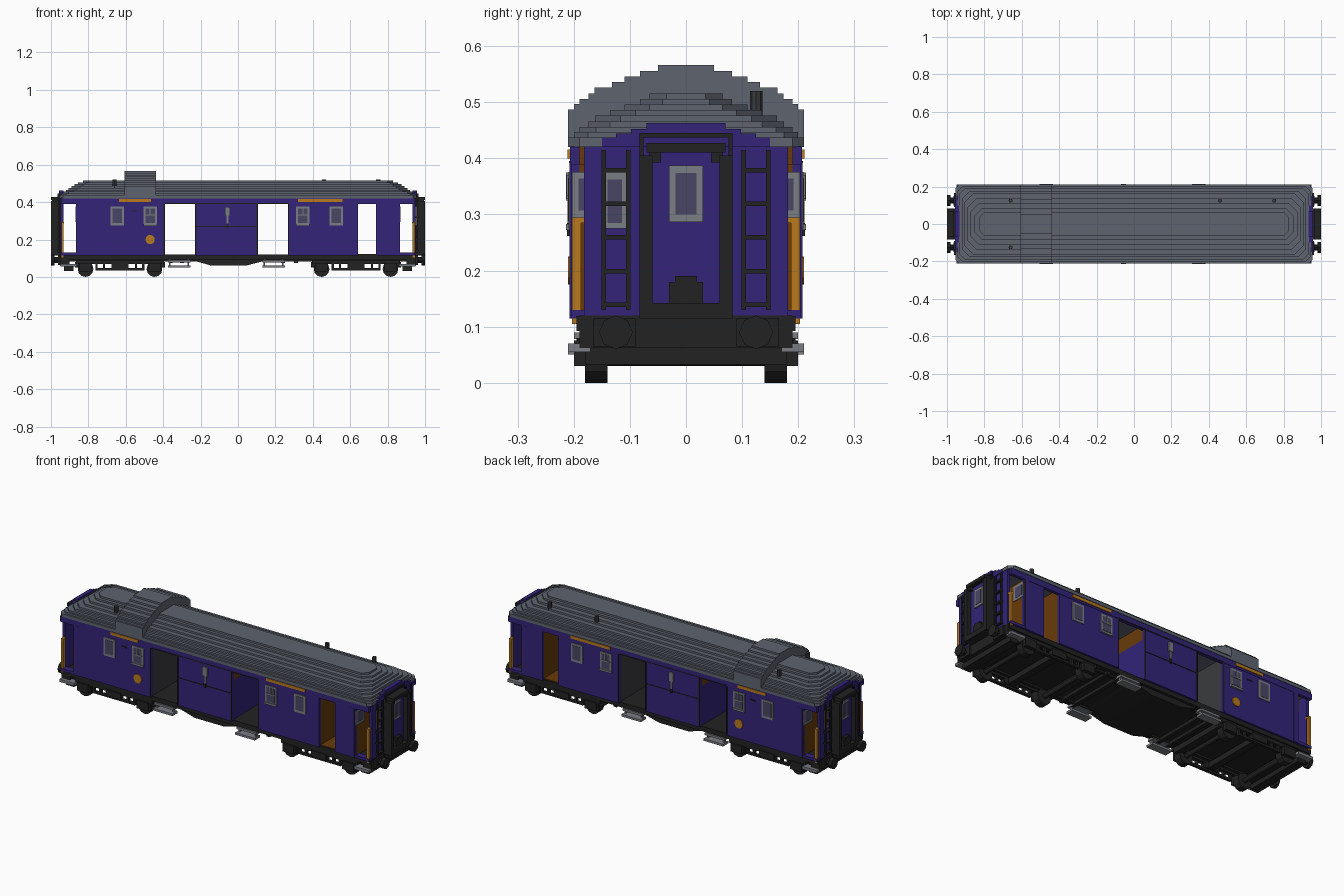
import bpy, bmesh, math
from mathutils import Matrix

cube = bpy.data.objects.get("Cube")
if cube:
    bpy.data.objects.remove(cube, do_unlink=True)


def material(name, rgb):
    lin = [(c / 255 / 12.92) if c < 11 else ((c / 255 + 0.055) / 1.055) ** 2.4 for c in rgb]
    m = bpy.data.materials.new(name)
    m.use_nodes = True
    m.diffuse_color = (*lin, 1)
    m.node_tree.nodes["Principled BSDF"].inputs["Base Color"].default_value = (*lin, 1)
    return m


PURPLE = material("purple paint", (51, 36, 120))
ROOF = material("slate grey", (94, 100, 111))
BLACK = material("black", (34, 34, 34))
GOLD = material("golden orange", (184, 122, 30))
BROWN = material("brown wood", (104, 58, 10))
SILVER = material("light grey", (122, 125, 132))
GLASS = material("tinted glass", (72, 70, 100))
DARK = material("dark grey", (58, 59, 62))


def finish(name, bm, mat):
    bmesh.ops.recalc_face_normals(bm, faces=bm.faces)
    me = bpy.data.meshes.new(name)
    bm.to_mesh(me)
    bm.free()
    me.materials.append(mat)
    ob = bpy.data.objects.new(name, me)
    bpy.context.collection.objects.link(ob)
    return ob


def boxes(name, mat, items):
    """One object out of boxes given as (x0, x1, y0, y1, z0, z1)."""
    bm = bmesh.new()
    for x0, x1, y0, y1, z0, z1 in items:
        m = Matrix.Translation(((x0 + x1) / 2, (y0 + y1) / 2, (z0 + z1) / 2))
        m = m @ Matrix.Diagonal((abs(x1 - x0), abs(y1 - y0), abs(z1 - z0), 1))
        bmesh.ops.create_cube(bm, size=1, matrix=m)
    return finish(name, bm, mat)


def cylinders(name, mat, items, sides=12):
    """One object out of cylinders given as (centre, axis, radius, depth)."""
    bm = bmesh.new()
    turn = {"x": Matrix.Rotation(math.pi / 2, 4, "Y"),
            "y": Matrix.Rotation(math.pi / 2, 4, "X"), "z": Matrix()}
    for c, axis, r, d in items:
        bmesh.ops.create_cone(bm, cap_ends=True, segments=sides, radius1=r, radius2=r,
                              depth=d, matrix=Matrix.Translation(c) @ turn[axis])
    return finish(name, bm, mat)


def add_prism(bm, pts, vec):
    face = bm.faces.new([bm.verts.new(p) for p in pts])
    ext = bmesh.ops.extrude_face_region(bm, geom=[face], use_keep_orig=True)
    bmesh.ops.translate(bm, vec=vec, verts=[v for v in ext["geom"] if isinstance(v, bmesh.types.BMVert)])


# Roof: stacked plates with clipped corners, (half length, half width, corner, top)
bm = bmesh.new()
z = 0.42
for hx, hy, c, top in ((.955, .21, .02, .437), (.945, .20, .025, .447), (.935, .19, .03, .456),
                       (.92, .175, .04, .466), (.905, .162, .045, .476), (.89, .135, .045, .486),
                       (.875, .11, .045, .496), (.855, .082, .04, .506), (.83, .065, .03, .516)):
    ring = [(hx, hy - c), (hx - c, hy), (c - hx, hy), (-hx, hy - c),
            (-hx, c - hy), (c - hx, -hy), (hx - c, -hy), (hx, c - hy)]
    add_prism(bm, [(x, y, z) for x, y in ring], (0, 0, top - z))
    z = top
finish("roof", bm, ROOF)

# Raised lookout across the roof
half = ((.21, .487), (.20, .497), (.19, .506), (.174, .516), (.163, .526),
        (.132, .536), (.11, .546), (.082, .556), (.05, .566))
z, steps = .43, []
for hy, top in half:
    steps.append((-.608, -.438, -hy, hy, z, top))
    z = top
boxes("roof_lookout", ROOF, steps)
cylinders("roof_vents", DARK, [((x, y, .495), "z", .011, .05) for x, y in
                               ((.46, .125), (.75, .125), (-.66, .125), (-.66, -.125))], 8)

# Side walls with open doorways, cut as piers plus headers
doors = ((-.39, -.23), (.107, .267), (.642, .738))
edges = [-.865] + [v for d in doors for v in d] + [.865]
walls, trim, frames, panes, bars, discs, lamps, rails, steps = [], [], [], [], [], [], [], [], []
for s in (-1, 1):
    def side(x0, x1, d0, d1, z0, z1):
        return (x0, x1, s * d0, s * d1, z0, z1)
    for a, b in zip(edges[::2], edges[1::2]):
        walls.append(side(a, b, .19, .205, .115, .39))
    walls.append(side(-.947, .947, .19, .207, .389, .421))
    walls += [side(-.947, -.865, .17, .205, .115, .13), side(.865, .947, .17, .205, .115, .13)]
    # Pilasters, waist rail and door edging
    walls += [side(x - .013, x + .013, .2, .208, .115, .39) for x in (-.845, .845)]
    trim += [side(-.23, .107, .2, .2075, .268, .272), side(-.39, .267, .2, .2085, .391, .395)]
    trim += [side(x - .003, x + .003, .2, .2075, .12, .39) for x in (-.394, -.226, .103, .271)]
    trim += [side(-.57, -.54, .2, .209, .35, .356), side(-.062, -.05, .2, .212, .262, .285)]
    # Side windows
    for x in (-.645, -.47, .347, .525):
        frames.append(side(x - .036, x + .036, .2, .209, .275, .376))
        panes.append(side(x - .025, x + .025, .2, .2105, .288, .365))
    for x in (-.47, .347):
        frames += [side(x - .036, x + .036, .2, .214, .272, .283),
                   side(x - .027, x + .027, .2, .213, .328, .334),
                   side(x - .003, x + .003, .2, .213, .334, .37)]
    lamps += [side(-.07, -.042, .2, .214, .325, .375), side(-.062, -.05, .2, .211, .285, .325)]
    bars += [side(-.635, -.465, .2, .211, .4, .416), side(.32, .56, .2, .211, .4, .416)]
    discs.append(((-.47, s * .206, .2), "y", .025, .009))
    # Door steps and corner steps
    for x in (-.315, .19):
        for d, zz in ((.19, .078), (.2, .05)):
            steps.append(side(x - .06, x + .06, d - .035, d + .01, zz, zz + .012))
        for e in (-.05, .05):
            steps.append(side(x + e - .004, x + e + .004, .175, .19, .05, .095))
    for e in (-1, 1):
        steps.append((e * .86, e * .95, s * .17, s * .21, .055, .07))
        steps.append((e * .9, e * .91, s * .17, s * .18, .055, .095))
        rails.append((e * .932, e * .945, s * .187, s * .203, .105, .295))
        rails.append((e * .93, e * .945, s * .18, s * .203, .285, .295))
boxes("side_walls", PURPLE, walls)
boxes("wall_trim", BLACK, trim)
boxes("side_window_frames", SILVER, frames)
boxes("side_window_panes", GLASS, panes)
boxes("name_bars", GOLD, bars)
cylinders("round_emblems", GOLD, discs)
boxes("side_lamps", SILVER, lamps)
boxes("foot_steps", SILVER, steps)
boxes("corner_handrails", GOLD, rails)

# Interior: cross partitions beside the doorways
boxes("inner_partitions", PURPLE, [(.095, .104, -.19, .19, .12, .34), (-.229, -.22, -.19, .19, .12, .34)])
boxes("partition_tops", BROWN, [(.095, .104, -.19, .19, .34, .42), (-.229, -.22, -.19, .19, .34, .42)])
boxes("luggage_partitions", DARK, [(-.403, -.392, -.19, .19, .12, .42), (.27, .281, -.19, .19, .12, .42)])
boxes("cabin_partitions", BROWN, [(.632, .641, -.19, .19, .12, .42), (.739, .748, -.19, .19, .12, .42)])
boxes("cabin_floor", BROWN, [(.64, .74, -.19, .19, .118, .123)])

# Vestibule ends, gangways, ladders and buffers
ends = {k: [] for k in ("wall", "leaf", "pane", "frame", "gang", "door", "ladder", "beam")}
buffers = []
for e in (-1, 1):
    def end(x0, x1, y0, y1, z0, z1):
        return (e * x0, e * x1, y0, y1, z0, z1)
    for hy, top in ((.182, .43), (.15, .437), (.125, .444), (.098, .452), (.07, .463)):
        ends["wall"].append(end(.934, .95 if top < .435 else .957, -hy, hy, .12 if hy > .18 else .42, top))
    ends["leaf"].append(end(.855, .864, -.205, .205, .125, .389))
    for s in (-1, 1):
        # Corner door window, ladder and gangway post
        ends["frame"].append(end(.86, .868, s * .13, s * .203, .295, .376))
        ends["pane"].append(end(.86, .8695, s * .142, s * .192, .307, .364))
        for y in (.103, .147):
            ends["ladder"].append(end(.955, .963, s * (y - .004), s * (y + .004), .13, .415))
        for i in range(5):
            zz = .135 + i * .06
            ends["ladder"].append(end(.948, .965, s * .1, s * .15, zz, zz + .008))
        ends["gang"] += [end(.948, 1, s * .06, s * .083, .12, .405),
                         end(.948, .995, s * .045, s * .065, .393, .415),
                         end(.948, .965, s * .076, s * .083, .4, .445)]
        buffers += [((e * .965, s * .125, .09), "x", .016, .05), ((e * .99, s * .125, .09), "x", .03, .02)]
        ends["beam"].append(end(.93, .962, s * .09, s * .165, .065, .115))
    ends["gang"] += [end(.948, 1, -.07, .07, .41, .427), end(.948, 1, -.083, .083, .115, .142),
                     end(.96, .99, -.03, .03, .14, .18), end(.96, .99, -.02, .02, .18, .19),
                     end(.948, .965, -.083, .083, .437, .445)]
    ends["door"].append(end(.95, .975, -.062, .062, .14, .412))
    ends["frame"].append(end(.97, .981, -.03, .03, .287, .387))
    ends["pane"].append(end(.97, .983, -.019, .019, .3, .374))
    y = -.127 * e
    ends["frame"].append(end(.945, .954, y - .02, y + .02, .275, .377))
    ends["pane"].append(end(.945, .956, y - .013, y + .013, .285, .362))
    ends["beam"] += [end(.9, .952, -.19, .19, .062, .12), end(.88, .93, -.18, .18, .033, .065)]
boxes("end_walls", PURPLE, ends["wall"])
boxes("vestibule_doors", BROWN, ends["leaf"])
boxes("end_window_frames", SILVER, ends["frame"])
boxes("end_window_panes", GLASS, ends["pane"])
boxes("gangway_frames", BLACK, ends["gang"])
boxes("gangway_doors", PURPLE, ends["door"])
boxes("end_ladders", BLACK, ends["ladder"])
boxes("buffer_beams", BLACK, ends["beam"])
cylinders("buffers", BLACK, buffers, 8)

# Underframe with a sloped centre trough
boxes("underframe", BLACK, [(-.95, .95, -.195, .195, .092, .119)] +
      [(x - .01, x + .01, -.18, .18, .075, .095) for x in (-.36, -.3, .24, .31)] +
      [(-.95, .95, s * .15, s * .165, .082, .095) for s in (-1, 1)])
bm = bmesh.new()
add_prism(bm, [(x, -.18, z) for x, z in ((-.26, .1), (-.24, .088), (-.14, .06), (.04, .06), (.15, .088), (.19, .1))],
          (0, .36, 0))
finish("centre_trough", bm, BLACK)

# Bogies: side frames, axle boxes, cross members and wheels
frame, wheels = [], []
for cx in (-.631, .631):
    for s in (-1, 1):
        def bar(x0, x1, d0, d1, z0, z1):
            return (cx + x0, cx + x1, s * d0, s * d1, z0, z1)
        frame += [bar(-.235, .235, .165, .19, .07, .09), bar(-.13, .13, .172, .188, .035, .047),
                  bar(-.045, .045, .165, .195, .045, .08)]
        frame += [bar(x - .006, x + .006, .172, .188, .035, .075) for x in (-.125, -.085, .085, .125)]
        for w in (-.184, .184):
            frame.append(bar(w - .035, w + .035, .165, .2, .03, .075))
            wheels.append(((cx + w, s * .16, .042), "y", .042, .04))
    frame += [(cx + x - .02, cx + x + .02, -.17, .17, .05, .08) for x in (-.22, 0, .22)]
    wheels += [((cx + w, 0, .042), "y", .012, .32) for w in (-.184, .184)]
boxes("bogie_frames", BLACK, frame)
cylinders("wheels", BLACK, wheels, 12)
